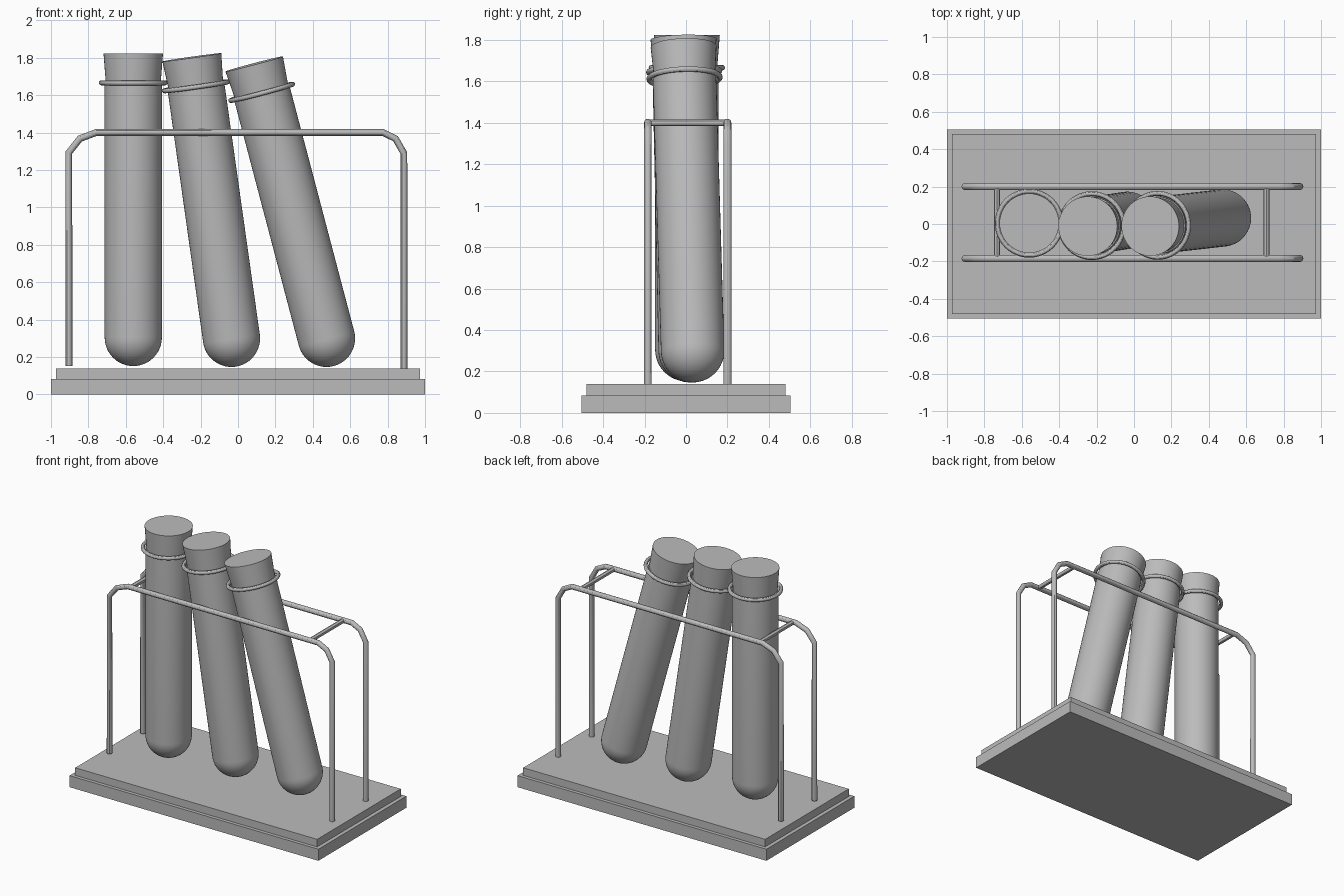
import bpy, bmesh, math
from mathutils import Vector

if "Cube" in bpy.data.objects:
    bpy.data.objects.remove(bpy.data.objects["Cube"])

grey = bpy.data.materials.new("neutral_grey")
grey.diffuse_color = (0.5, 0.5, 0.5, 1)
grey.use_nodes = True
grey.node_tree.nodes["Principled BSDF"].inputs["Base Color"].default_value = grey.diffuse_color


def finish(ob, smooth=True):
    ob.data.materials.clear()
    ob.data.materials.append(grey)
    if smooth:
        bpy.ops.object.select_all(action='DESELECT')
        ob.select_set(True)
        bpy.context.view_layer.objects.active = ob
        bpy.ops.object.shade_smooth_by_angle(angle=math.radians(30))
    return ob


def box(name, x, y, z0, z1):
    bpy.ops.mesh.primitive_cube_add(size=1, location=(0, 0, (z0 + z1) / 2))
    ob = bpy.context.object
    ob.name = name
    ob.scale = (x, y, z1 - z0)
    return finish(ob, False)


def rod(name, points, radius):
    cu = bpy.data.curves.new(name, 'CURVE')
    cu.dimensions = '3D'
    cu.bevel_depth = radius
    cu.bevel_resolution = 4
    cu.use_fill_caps = True
    sp = cu.splines.new('POLY')
    sp.points.add(len(points) - 1)
    for p, co in zip(sp.points, points):
        p.co = (*co, 1)
    ob = bpy.data.objects.new(name, cu)
    bpy.context.collection.objects.link(ob)
    bpy.ops.object.select_all(action='DESELECT')
    ob.select_set(True)
    bpy.context.view_layer.objects.active = ob
    bpy.ops.object.convert(target='MESH')
    return finish(bpy.context.object)


def lathe(name, profile, steps=48):
    bm = bmesh.new()
    vs = [bm.verts.new((r, 0, z)) for r, z in profile]
    es = [bm.edges.new(pair) for pair in zip(vs, vs[1:])]
    bmesh.ops.spin(bm, geom=vs + es, cent=(0, 0, 0), axis=(0, 0, 1),
                   angle=math.tau, steps=steps, use_merge=False)
    bmesh.ops.remove_doubles(bm, verts=bm.verts, dist=1e-5)
    bmesh.ops.recalc_face_normals(bm, faces=bm.faces)
    me = bpy.data.meshes.new(name)
    bm.to_mesh(me)
    bm.free()
    ob = bpy.data.objects.new(name, me)
    bpy.context.collection.objects.link(ob)
    return finish(ob)


# Stepped base
box("base_lower", 2.0, 1.01, 0, 0.084)
box("base_upper", 1.945, 0.96, 0.084, 0.139)

# Two bent wire frames
path = [(-0.904, 0.152), (-0.904, 1.294), (-0.845, 1.368), (-0.757, 1.401),
        (0.775, 1.401), (0.842, 1.368), (0.887, 1.29), (0.887, 0.135)]
for side, y in (("front", -0.184), ("back", 0.2)):
    rod(side + "_rail", [(x, y, z) for x, z in path], 0.0185)

# Cross bars joining the frames
for side, x in (("left", -0.733), ("right", 0.708)):
    rod(side + "_cross_bar", [(x, -0.184, 1.4), (x, 0.2, 1.4)], 0.016)

# Tubes: origin at the centre of the round bottom
R, LIP, TOP = 0.153, 1.361, 1.518
glass = [(R * math.cos(a), R * math.sin(a))
         for a in (math.radians(-90 + 7.5 * i) for i in range(13))]
glass[0] = (0, -R)
glass += [(R, LIP), (0, LIP)]
ring = [(0.171 + 0.013 * math.cos(a), LIP + 0.013 * math.sin(a))
        for a in (math.tau * i / 12 for i in range(13))]
stopper = [(0, LIP - 0.01), (0.146, LIP - 0.01), (0.159, TOP), (0, TOP)]

tubes = (("left", (-0.56, 0.004, 0.305), (-0.56, 0.004, 1.823)),
         ("middle", (-0.035, 0.02, 0.30), (-0.246, -0.012, 1.797)),
         ("right", (0.473, 0.032, 0.30), (0.083, -0.012, 1.781)))
for side, low, high in tubes:
    turn = (Vector(high) - Vector(low)).to_track_quat('Z', 'Y')
    for part, prof in (("tube", glass), ("lip_ring", ring), ("stopper", stopper)):
        ob = lathe(f"{side}_{part}", prof)
        ob.location = low
        ob.rotation_euler = turn.to_euler()
